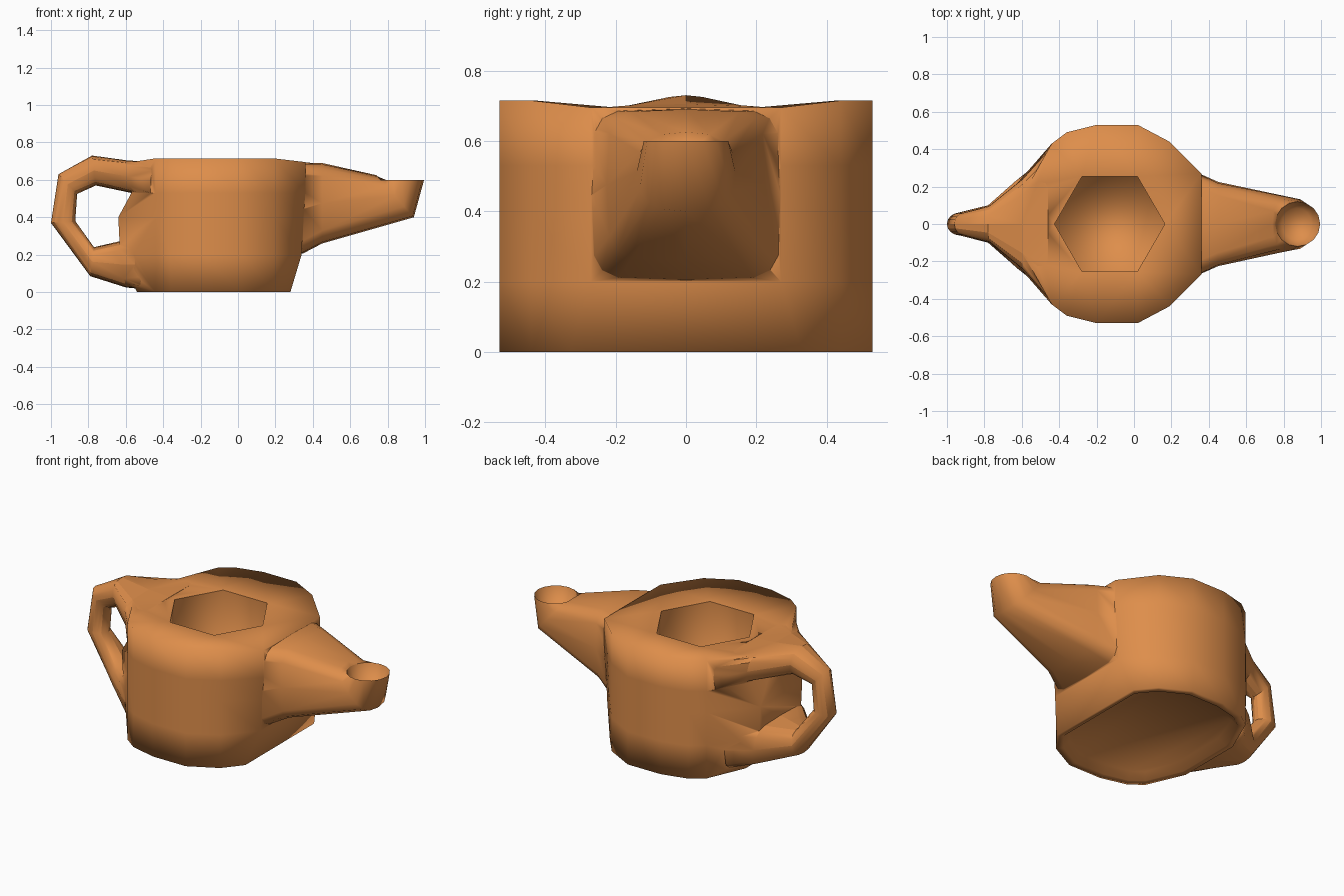
import bpy, bmesh, math

if "Cube" in bpy.data.objects:
    bpy.data.objects.remove(bpy.data.objects["Cube"])

clay = bpy.data.materials.new("clay")
clay.diffuse_color = (0.73, 0.27, 0.07, 1)
clay.use_nodes = True
clay.node_tree.nodes["Principled BSDF"].inputs["Base Color"].default_value = clay.diffuse_color


def loft(bm, rings, closed_ends=True):
    """Join rings of equal point count with quads; returns vertex rings."""
    vr = [[bm.verts.new(p) for p in r] for r in rings]
    n = len(vr[0])
    for a, b in zip(vr, vr[1:]):
        for i in range(n):
            j = (i + 1) % n
            bm.faces.new((a[i], a[j], b[j], b[i]))
    if closed_ends:
        bm.faces.new(vr[0])
        bm.faces.new(vr[-1])
    return vr


def sharp(ring):
    pts = set(ring)
    for v in ring:
        for e in v.link_edges:
            if e.other_vert(v) in pts:
                e.smooth = False


def finish(bm, name):
    bmesh.ops.recalc_face_normals(bm, faces=bm.faces)
    for f in bm.faces:
        f.smooth = True
    me = bpy.data.meshes.new(name)
    bm.to_mesh(me)
    bm.free()
    me.materials.append(clay)
    ob = bpy.data.objects.new(name, me)
    bpy.context.collection.objects.link(ob)
    return ob


def section(a, b, w, power=1.0, n=16):
    """Section between two xz points, half width w in y; low power = boxy."""
    def bend(v):
        return math.copysign(abs(v) ** power, v) if abs(v) > 1e-6 else 0.0
    out = []
    for i in range(n):
        t = 2 * math.pi * i / n
        k = (1 - bend(math.cos(t))) / 2
        out.append((a[0] + (b[0] - a[0]) * k, w * bend(math.sin(t)),
                    a[1] + (b[1] - a[1]) * k))
    return out


def outline(back, front, front_y, z, k=1.0):
    """Mirrored plan outline of the body at one height."""
    half = [(back, 0.2), (-0.44, 0.43), (-0.36, 0.49), (-0.2, 0.53),
            (0.02, 0.53), (0.19, 0.44), (front, front_y)]
    full = half + [(x, -y) for x, y in reversed(half)]
    return [((x + 0.1) * k - 0.1, y * k,
             z - (0.02 if z > 0.7 and abs(y) < 0.4 else 0)) for x, y in full]


# Body: recessed base, vertical walls, hexagonal well
bm = bmesh.new()
walls = loft(bm, [
    outline(-0.52, 0.28, 0.33, 0.04, 0.86),
    outline(-0.54, 0.28, 0.33, 0.0, 0.92),
    outline(-0.54, 0.28, 0.33, 0.0),
    outline(-0.63, 0.34, 0.27, 0.2),
    outline(-0.64, 0.35, 0.27, 0.4),
    outline(-0.57, 0.36, 0.27, 0.53),
    outline(-0.57, 0.36, 0.27, 0.715)], False)
bm.faces.new(walls[0])


def hexagon(z):
    return [(-0.13 + 0.295 * math.cos(math.pi - i * math.pi / 3),
             0.255 * math.sin(math.pi - i * math.pi / 3) / math.sin(math.pi / 3), z)
            for i in range(6)]


well = loft(bm, [hexagon(0.69), hexagon(0.1)], False)
bm.faces.new(well[1])
bmesh.ops.bridge_loops(bm, edges=[e for e in bm.edges if e.is_boundary])
sharp(well[0])
body = finish(bm, "body")

# Spout: boxy root tapering to a round mouth turned up at the end
bm = bmesh.new()
spout_rings = loft(bm, [
    section((0.25, 0.692), (0.25, 0.205), 0.31, 0.35),
    section((0.362, 0.692), (0.345, 0.205), 0.268, 0.35),
    section((0.45, 0.69), (0.45, 0.26), 0.225, 0.4),
    section((0.74, 0.625), (0.94, 0.40), 0.14, 0.75),
    section((0.755, 0.60), (0.995, 0.60), 0.12),
    section((0.79, 0.51), (0.95, 0.49), 0.085)])
sharp(spout_rings[4])
spout = finish(bm, "spout")

# Handle: loop with wide boxy roots flowing into the body
bm = bmesh.new()
loft(bm, [section(*s) for s in [
    ((-0.46, 0.695), (-0.47, 0.50), 0.40, 0.4),
    ((-0.60, 0.705), (-0.57, 0.53), 0.25, 0.5),
    ((-0.78, 0.73), (-0.76, 0.57), 0.10, 0.8),
    ((-0.96, 0.63), (-0.86, 0.525), 0.06),
    ((-1.0, 0.37), (-0.87, 0.38), 0.06),
    ((-0.79, 0.085), (-0.77, 0.24), 0.10, 0.8),
    ((-0.60, 0.025), (-0.64, 0.27), 0.24, 0.5),
    ((-0.50, 0.015), (-0.49, 0.28), 0.34, 0.4)]])
handle = finish(bm, "handle")

# Merge into one skin
bpy.context.view_layer.objects.active = body
for part in (spout, handle):
    m = body.modifiers.new("union", 'BOOLEAN')
    m.operation = 'UNION'
    m.solver = 'EXACT'
    m.object = part
    bpy.ops.object.modifier_apply(modifier=m.name)
    bpy.data.objects.remove(part)
for p in body.data.polygons:
    p.use_smooth = True
body.name = "jug"
